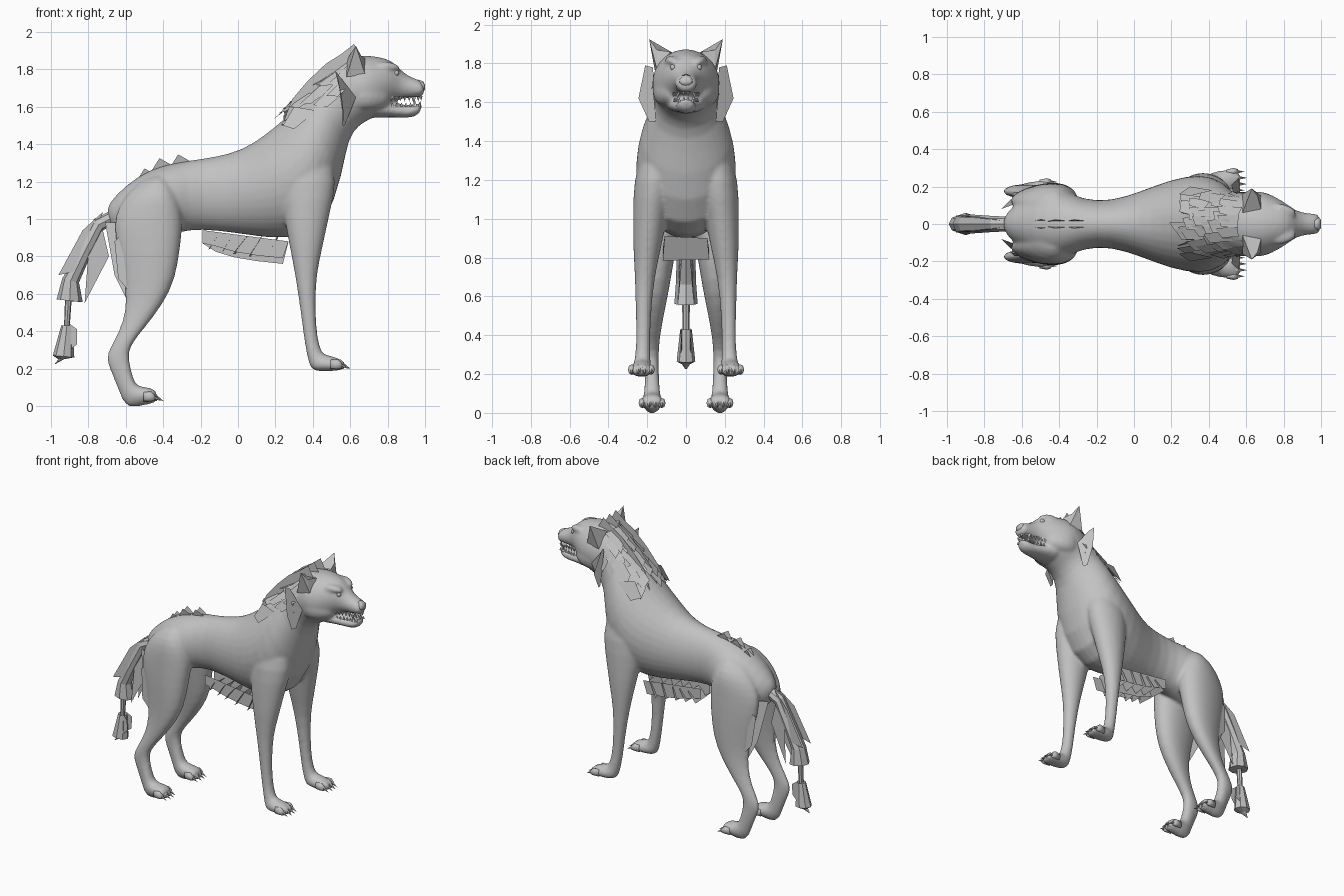
import bpy, bmesh, math, random
from mathutils import Vector
random.seed(4)


def material(name, v):
    m = bpy.data.materials.new(name)
    m.diffuse_color = (v, v, v, 1)
    return m


GREY = material("grey fur", 0.54)
WHITE = material("tooth white", 0.9)


def finish(bm, name, mat=GREY, smooth=False):
    bmesh.ops.recalc_face_normals(bm, faces=bm.faces)
    me = bpy.data.meshes.new(name)
    bm.to_mesh(me)
    bm.free()
    me.materials.append(mat)
    for p in me.polygons:
        p.use_smooth = smooth
    ob = bpy.data.objects.new(name, me)
    bpy.context.collection.objects.link(ob)
    return ob


def loft(bm, rings, side=1, n=16, egg=0):
    """Skin through rings: (xa, za) and (xb, zb) are opposite edges, then centre y, half width.
    egg widens the a edge and narrows the b edge."""
    loops = []
    for xa, za, xb, zb, yc, hw in rings:
        a, b = Vector((xa, 0, za)), Vector((xb, 0, zb))
        c, h = (a + b) / 2, (a - b) / 2
        loop = []
        for i in range(n):
            t = 2 * math.pi * i / n
            p = c + h * math.cos(t)
            w = hw * math.sin(t) * (1 + egg * math.cos(t))
            loop.append(bm.verts.new((p.x, side * (yc + w), p.z)))
        loops.append(loop)
    for p, q in zip(loops, loops[1:]):
        for i in range(n):
            j = (i + 1) % n
            bm.faces.new((p[i], p[j], q[j], q[i]))
    bm.faces.new(loops[0])
    bm.faces.new(loops[-1])


def cone(bm, base, tip, r, n=5):
    base, tip = Vector(base), Vector(tip)
    q = (tip - base).to_track_quat('Z', 'Y')
    ring = [bm.verts.new(base + q @ Vector((r * math.cos(6.2832 * i / n), r * math.sin(6.2832 * i / n), 0)))
            for i in range(n)]
    top = bm.verts.new(tip)
    for i in range(n):
        bm.faces.new((ring[i], ring[(i + 1) % n], top))
    bm.faces.new(ring)


def plate(bm, pts):
    bm.faces.new([bm.verts.new(p) for p in pts])


# Torso, neck, skull and upper muzzle
torso = [(-.71, 1.05, -.69, .96, 0, .03), (-.66, 1.13, -.61, .86, 0, .115),
         (-.53, 1.24, -.49, .87, 0, .175), (-.41, 1.29, -.36, .91, 0, .195),
         (-.28, 1.315, -.26, .94, 0, .13), (-.12, 1.335, -.12, .935, 0, .125),
         (.03, 1.375, .05, .91, 0, .18), (.15, 1.46, .25, .88, 0, .245),
         (.25, 1.545, .47, .93, 0, .275), (.33, 1.62, .565, 1.25, 0, .24),
         (.40, 1.71, .59, 1.43, 0, .175), (.47, 1.79, .65, 1.50, 0, .16),
         (.55, 1.86, .70, 1.525, 0, .178), (.64, 1.88, .74, 1.545, 0, .18),
         (.74, 1.875, .785, 1.58, 0, .145), (.83, 1.85, .82, 1.62, 0, .105),
         (.875, 1.79, .86, 1.64, 0, .070), (.93, 1.755, .92, 1.645, 0, .058),
         (.975, 1.745, .965, 1.65, 0, .058), (1.0, 1.715, .995, 1.655, 0, .047)]
jaw = [(.68, 1.65, .68, 1.53, 0, .13), (.79, 1.63, .79, 1.545, 0, .085),
       (.88, 1.607, .88, 1.54, 0, .060), (.95, 1.613, .94, 1.54, 0, .052),
       (.99, 1.63, .98, 1.57, 0, .04)]
front_leg = [(.40, 1.47, .30, 1.45, .10, .04), (.50, 1.34, .23, 1.34, .145, .085),
             (.535, 1.2, .22, 1.2, .16, .113),
             (.49, 1.02, .245, 1.0, .185, .09), (.455, .85, .275, .85, .20, .074),
             (.418, .7, .305, .7, .213, .051), (.415, .5, .335, .5, .22, .039),
             (.425, .36, .355, .33, .22, .037), (.45, .275, .38, .215, .225, .043),
             (.48, .275, .40, .18, .23, .056), (.54, .255, .53, .187, .23, .065),
             (.57, .235, .57, .195, .23, .055)]
hind_leg = [(-.40, 1.25, -.50, 1.22, .08, .05), (-.34, 1.17, -.58, 1.15, .11, .09),
            (-.305, 1.09, -.64, 1.07, .115, .10),
            (-.288, .99, -.675, .97, .122, .095), (-.305, .85, -.645, .82, .138, .083),
            (-.33, .68, -.60, .62, .15, .066), (-.395, .55, -.605, .5, .16, .051),
            (-.495, .42, -.64, .39, .17, .037), (-.58, .32, -.715, .27, .175, .033),
            (-.585, .25, -.695, .21, .175, .033), (-.555, .125, -.635, .08, .175, .039),
            (-.53, .105, -.605, -.025, .175, .05), (-.47, .1, -.48, .01, .175, .06),
            (-.43, .08, -.43, .015, .175, .05)]
bm = bmesh.new()
loft(bm, torso)
loft(bm, jaw)
for s in (1, -1):
    loft(bm, front_leg, s)
    loft(bm, hind_leg, s, egg=.3)
    # Cheek and brow masses
    loft(bm, [(.60, 1.72, .60, 1.60, s * .13, .02), (.66, 1.75, .66, 1.58, s * .125, .058),
              (.74, 1.73, .74, 1.58, s * .10, .06), (.82, 1.69, .82, 1.61, s * .06, .04)])
    loft(bm, [(.74, 1.84, .74, 1.78, s * .09, .03), (.82, 1.845, .82, 1.795, s * .07, .035),
              (.87, 1.815, .87, 1.79, s * .055, .02)])
body = finish(bm, "body", smooth=True)
sub = body.modifiers.new("round", 'SUBSURF')
sub.levels = sub.render_levels = 1
rem = body.modifiers.new("blend", 'REMESH')
rem.mode, rem.voxel_size, rem.use_smooth_shade = 'VOXEL', 0.01, True
smo = body.modifiers.new("soften", 'SMOOTH')
smo.factor, smo.iterations = 0.5, 9

# Toes and claws
toes, claws = bmesh.new(), bmesh.new()
for x, y, z in ((.552, .23, .222), (-.448, .175, .05)):
    for s in (1, -1):
        for k in (-1.5, -.5, .5, 1.5):
            xt, yt = x - .012 * abs(k), s * (y + k * .033)
            loft(toes, [(xt - .04, z + .025, xt - .04, z - .025, yt, .012),
                        (xt, z + .028, xt, z - .026, yt, .02),
                        (xt + .022, z + .01, xt + .022, z - .022, yt, .013)], 1, 8)
            cone(claws, (xt + .012, yt, z), (xt + .058, yt, z - .024), .011)
finish(toes, "toes", smooth=True)
finish(claws, "claws")

# Ears, eyes and nose
ears, eyes = bmesh.new(), bmesh.new()
for s in (1, -1):
    tip = (.63, s * .19, 1.925)
    a, b, c, d = ((.58, s * .06, 1.85), (.68, s * .08, 1.86),
                  (.68, s * .15, 1.77), (.58, s * .16, 1.76))
    m = (.66, s * .15, 1.87)
    for f in ((a, b, m, tip), (b, c, m), (c, tip, m), (c, d, tip), (d, a, tip)):
        plate(ears, f)
    r = bmesh.ops.create_uvsphere(eyes, u_segments=10, v_segments=6, radius=.016)
    bmesh.ops.translate(eyes, verts=r["verts"], vec=(.846, s * .066, 1.78))
finish(ears, "ears")
finish(eyes, "eyes", smooth=True)
bm = bmesh.new()
loft(bm, [(.965, 1.745, .965, 1.69, 0, .03), (.99, 1.735, .99, 1.685, 0, .036),
          (1.0, 1.715, 1.0, 1.69, 0, .022)], 1, 10)
finish(bm, "nose", smooth=True)

# Teeth along both jaws
bm = bmesh.new()
for s in (1, -1):
    for k in range(7):
        x = .82 + .024 * k
        y = s * (.072 - .005 * k)
        big = 1.5 if k == 5 else 1
        cone(bm, (x, y * .9, 1.654), (x, y * .9, 1.652 - .024 * big), .0095 * big)
        cone(bm, (x + .006, y * .82, 1.602), (x + .006, y * .82, 1.602 + .022 * big), .009 * big)
    cone(bm, (.978, s * .012, 1.656), (.98, s * .012, 1.634), .009)
    cone(bm, (.972, s * .011, 1.612), (.975, s * .011, 1.632), .008)
finish(bm, "teeth", WHITE)

# Mane: overlapping locks draped over the neck, a crest and cheek flaps
bm = bmesh.new()
for row in range(6):
    f = row / 5
    cx, cz = .43 + .22 * f, 1.495 + .235 * f
    for k in range(-3, 4):
        a = k * .40 + random.uniform(-.15, .15)
        r = .187 - .005 * row + random.uniform(0, .015)

        def on(ang, along, lift):
            u = (r + lift) * math.cos(ang)
            return (cx - .74 * u + .67 * along, (r + lift) * .93 * math.sin(ang), cz + .67 * u + .74 * along)
        w, l = random.uniform(.15, .26), random.uniform(.07, .14)
        plate(bm, (on(a - w, .03, -.008), on(a + w, .04, -.008),
                   on(a + w * .8, -l, .016), on(a - w * .7, -l * .65, .016)))
for y in (-.09, -.02, .05):
    plate(bm, ((.235, y * 1.3, 1.50), (.29, y, 1.64), (.37, y, 1.735), (.47, y, 1.83),
               (.55, y, 1.88), (.62, y, 1.935), (.66, y, 1.86), (.50, y, 1.72), (.34, y, 1.56)))
for s in (1, -1):
    plate(bm, ((.63, s * .17, 1.65), (.57, s * .155, 1.50), (.56, s * .19, 1.50), (.56, s * .245, 1.62),
               (.52, s * .21, 1.79), (.53, s * .17, 1.78)))
    plate(bm, ((.30, s * .15, 1.60), (.24, s * .16, 1.50), (.30, s * .20, 1.48), (.42, s * .18, 1.58)))
finish(bm, "mane")

# Fringe under the belly
bm = bmesh.new()
for y in (-.10, 0, .10):
    d = .03 * (y != 0)
    plate(bm, ((-.19, y, .94), (-.19, y, .87), (-.12, y, .825 + d), (-.02, y, .795 + d), (.10, y, .775 + d),
               (.24, y, .76 + d), (.27, y, .88)))
for k in range(5):
    x, t = -.11 + .08 * k, random.uniform(-.02, .02)
    plate(bm, ((x, -.11, .91), (x + t, .11, .90), (x - .05, .12, .835 - .011 * k), (x - .06 + t, -.12, .84 - .014 * k)))
finish(bm, "belly_fringe")

# Tufts along the spine
bm = bmesh.new()
for x, z in ((-.32, 1.345), (-.42, 1.325), (-.50, 1.27)):
    for y in (-.012, .012):
        plate(bm, ((x + .09, y, z - .05), (x - .05, y, z - .08), (x, y * 2, z)))
finish(bm, "back_tufts")

# Tail: hairy upper part, thin middle and a tuft at the end
bm = bmesh.new()
loft(bm, [(-.67, 1.05, -.66, .97, 0, .04), (-.77, 1.0, -.72, .94, 0, .042),
          (-.86, .83, -.79, .80, 0, .048), (-.94, .68, -.85, .66, 0, .052),
          (-.97, .57, -.83, .555, 0, .06), (-.925, .57, -.89, .56, 0, .02),
          (-.93, .43, -.90, .42, 0, .018), (-.945, .43, -.885, .43, 0, .03),
          (-.99, .27, -.875, .26, 0, .048), (-.96, .25, -.93, .25, 0, .02),
          (-.98, .225, -.975, .225, 0, .004)], 1, 8)
finish(bm, "tail")
bm = bmesh.new()
for s in (1, -1):
    plate(bm, ((-.72, s * .02, 1.04), (-.83, s * .04, .94), (-.96, s * .045, .70), (-.87, s * .05, .72)))
    plate(bm, ((-.73, s * .02, .97), (-.80, s * .03, .82), (-.82, s * .04, .55), (-.69, s * .02, .80)))
    plate(bm, ((-.90, s * .02, .44), (-.86, s * .03, .41), (-.86, s * .02, .33), (-.90, s * .03, .30)))
finish(bm, "tail_locks")

# Feathering behind the thighs
bm = bmesh.new()
for s in (1, -1):
    plate(bm, ((-.60, s * .12, .98), (-.71, s * .08, .98), (-.66, s * .13, .70), (-.58, s * .15, .54)))
    plate(bm, ((-.58, s * .17, .95), (-.66, s * .15, .88), (-.64, s * .17, .68), (-.57, s * .17, .60)))
finish(bm, "thigh_feathering")
